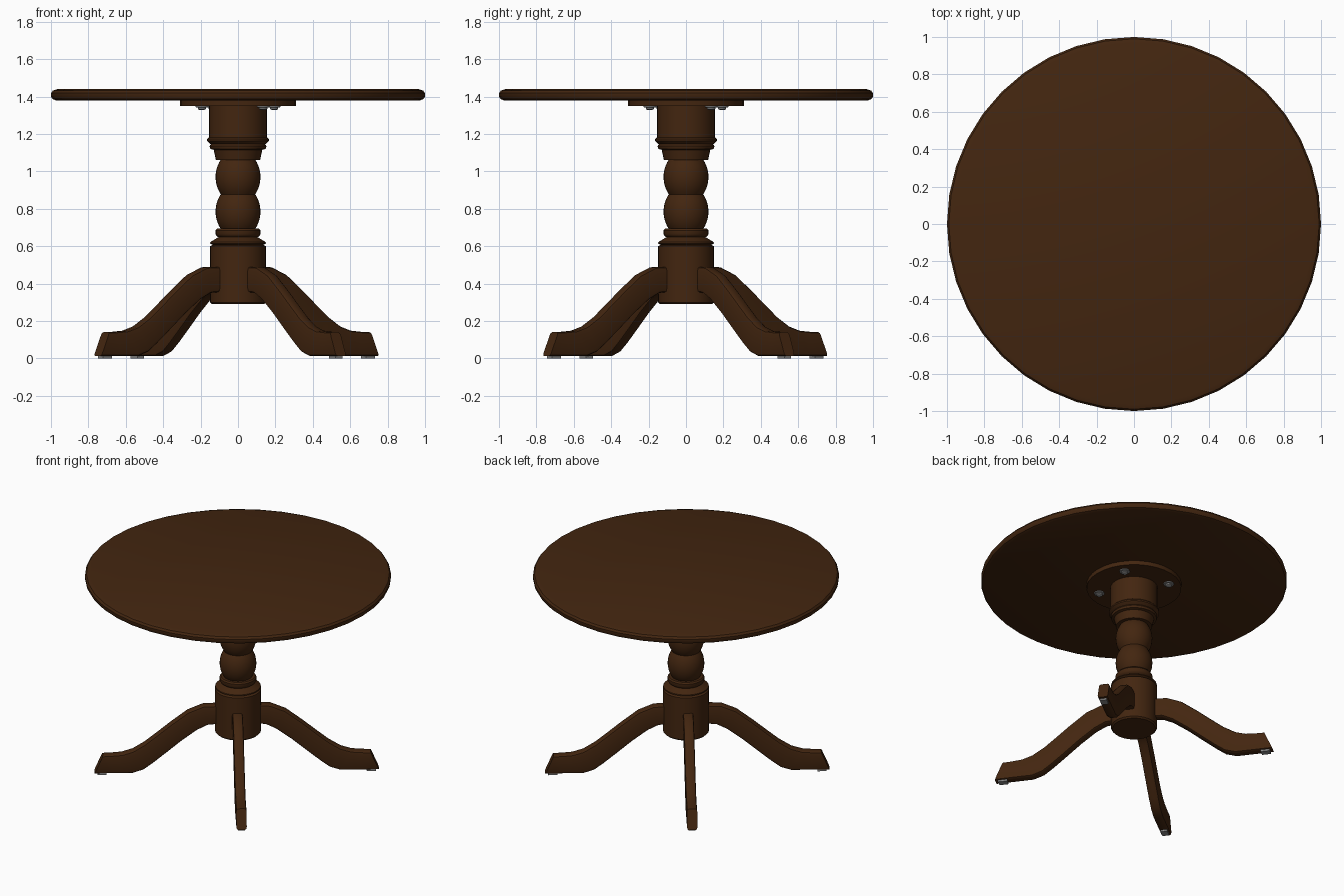
import bpy, bmesh, math
from mathutils import Matrix, Vector

cube = bpy.data.objects.get("Cube")
if cube:
    bpy.data.objects.remove(cube, do_unlink=True)


def material(name, color):
    m = bpy.data.materials.new(name)
    m.use_nodes = True
    m.diffuse_color = color
    m.node_tree.nodes["Principled BSDF"].inputs["Base Color"].default_value = color
    return m


wood = material("dark_wood", (0.056, 0.019, 0.005, 1))
steel = material("grey_steel", (0.25, 0.25, 0.25, 1))


def finish(name, bm, mat, angle=35):
    bmesh.ops.recalc_face_normals(bm, faces=bm.faces)
    mesh = bpy.data.meshes.new(name)
    bm.to_mesh(mesh)
    bm.free()
    mesh.materials.append(mat)
    ob = bpy.data.objects.new(name, mesh)
    bpy.context.collection.objects.link(ob)
    bpy.ops.object.select_all(action="DESELECT")
    ob.select_set(True)
    bpy.context.view_layer.objects.active = ob
    bpy.ops.object.shade_smooth_by_angle(angle=math.radians(angle))
    return ob


def skin(bm, rings):
    """Join closed rings of points into a capped tube."""
    loops = [[bm.verts.new(p) for p in ring] for ring in rings]
    n = len(loops[0])
    for a, b in zip(loops, loops[1:]):
        for i in range(n):
            j = (i + 1) % n
            bm.faces.new((a[i], a[j], b[j], b[i]))
    bm.faces.new(loops[0])
    bm.faces.new(loops[-1])


def turned(name, profile, mat, sides=32, centre=(0, 0)):
    """Lathe a list of (radius, height) points."""
    bm = bmesh.new()
    skin(bm, [[(centre[0] + r * math.cos(2 * math.pi * i / sides),
                centre[1] + r * math.sin(2 * math.pi * i / sides), z)
               for i in range(sides)] for r, z in profile])
    return finish(name, bm, mat)


def ball(z0, z1, radius, end):
    """Profile of a turned ball between two heights."""
    mid, half = (z0 + z1) / 2, math.acos(end / radius)
    steps = [half * (k / 5 - 1) for k in range(11)]
    return [(radius * math.cos(a), mid + (z1 - z0) / 2 * math.sin(a) / math.sin(half))
            for a in steps]


# Table top with a rounded rim, and its mounting plate
turned("table_top", [(0.975, 1.38), (0.992, 1.387), (1.0, 1.4), (1.0, 1.418),
                     (0.99, 1.432), (0.965, 1.44)], wood, 40)
turned("mounting_plate", [(0.31, 1.35), (0.31, 1.381)], wood)

# Turned pedestal
turned("column_base", [(0.14, 0.29), (0.15, 0.3), (0.15, 0.6), (0.135, 0.607),
                       (0.15, 0.615), (0.148, 0.622), (0.118, 0.64), (0.105, 0.648),
                       (0.115, 0.655), (0.12, 0.665), (0.12, 0.685), (0.112, 0.695)], wood)
turned("lower_ball", ball(0.69, 0.88, 0.12, 0.09), wood)
turned("upper_ball", ball(0.875, 1.065, 0.12, 0.09), wood)
turned("column_head", [(0.118, 1.06), (0.13, 1.115), (0.148, 1.12), (0.152, 1.135),
                       (0.145, 1.145), (0.155, 1.152), (0.165, 1.162), (0.165, 1.172),
                       (0.155, 1.182), (0.155, 1.352)], wood)

# Leg stations: top radius, top height, bottom radius, bottom height
STATIONS = [(0.13, 0.49, 0.13, 0.355), (0.22, 0.487, 0.19, 0.35),
            (0.32, 0.445, 0.26, 0.315), (0.43, 0.36, 0.36, 0.24),
            (0.52, 0.285, 0.46, 0.155), (0.6, 0.22, 0.55, 0.08),
            (0.68, 0.17, 0.61, 0.035), (0.75, 0.148, 0.68, 0.012),
            (0.82, 0.142, 0.8, 0.012), (0.875, 0.14, 0.93, 0.012)]
SECTION = [(-1, 0.14), (-0.9, 0.04), (-0.6, 0), (0.6, 0), (0.9, 0.04), (1, 0.14),
           (1, 0.86), (0.9, 0.96), (0.6, 1), (-0.6, 1), (-0.9, 0.96), (-1, 0.86)]
HALF_WIDTH = 0.034
LEG_ANGLE = math.radians(37)
names = ["back_left", "back_right", "front_right", "front_left"]

for k, place in enumerate(names):
    angle = LEG_ANGLE + k * math.pi / 2
    turn = Matrix.Translation((-0.008, -0.004, 0)) @ Matrix.Rotation(angle, 4, "Z")

    # Curved leg ending in a slanted foot
    bm = bmesh.new()
    skin(bm, [[turn @ Vector((rb + (rt - rb) * u, HALF_WIDTH * w, zb + (zt - zb) * u))
               for w, u in SECTION] for rt, zt, rb, zb in STATIONS])
    finish(place + "_leg", bm, wood, 45)

    # Glide under the foot
    bm = bmesh.new()
    bmesh.ops.create_cube(bm, size=1, matrix=turn @ Matrix.Translation((0.88, 0, 0.007))
                          @ Matrix.Diagonal((0.06, 0.045, 0.014, 1)))
    finish(place + "_glide", bm, steel)

    # Bolt under the mounting plate
    bolt = angle - math.radians(2)
    turned(place + "_bolt", [(0.012, 1.328), (0.022, 1.333), (0.022, 1.341),
                             (0.034, 1.343), (0.034, 1.351)], steel, 12,
           (0.235 * math.cos(bolt), 0.235 * math.sin(bolt)))
